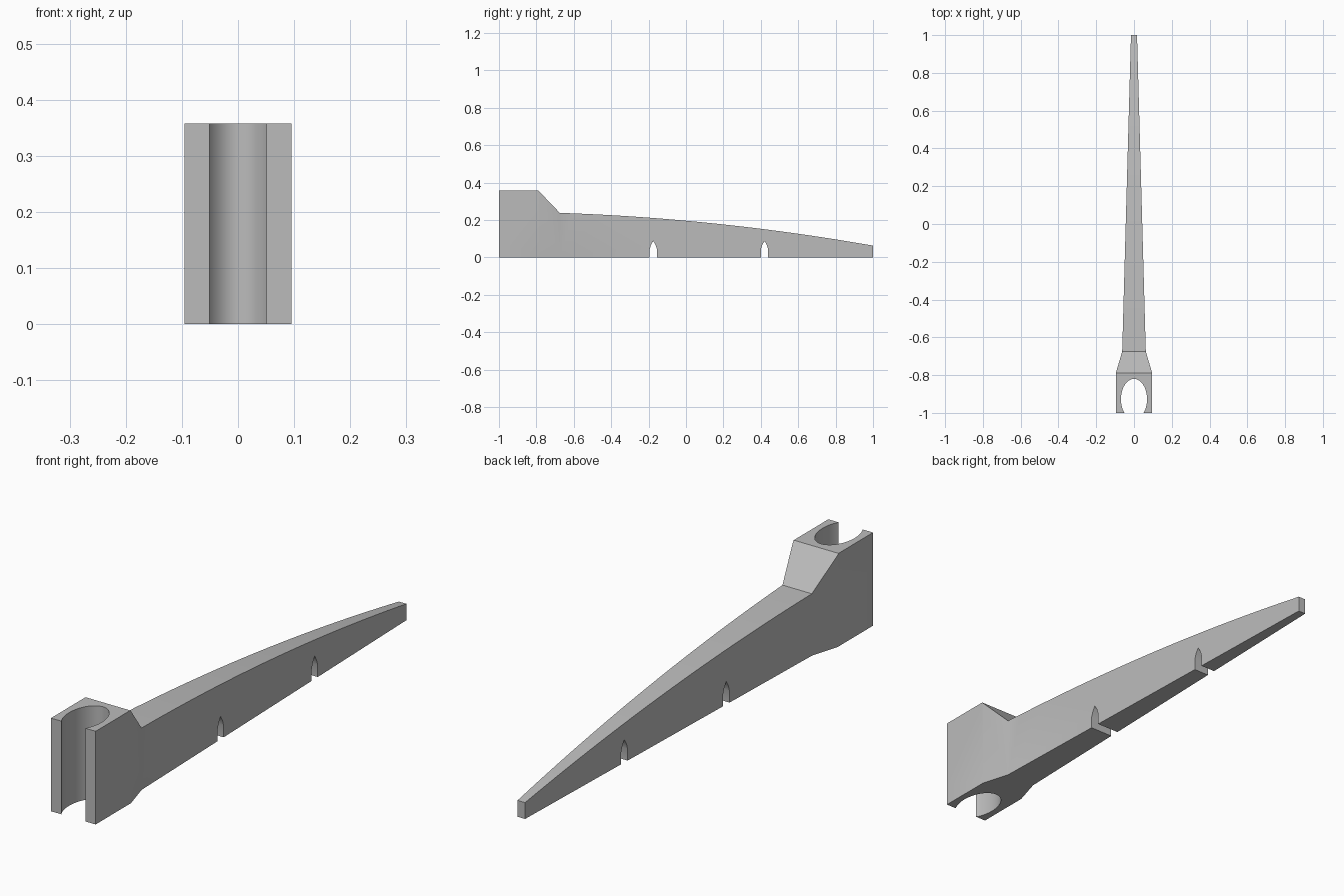
import bpy, bmesh, math
from mathutils import Vector

cube = bpy.data.objects.get("Cube")
if cube:
    bpy.data.objects.remove(cube, do_unlink=True)

grey = bpy.data.materials.new("plain grey")
grey.use_nodes = True
colour = (0.5, 0.5, 0.5, 1)
grey.diffuse_color = colour
grey.node_tree.nodes["Principled BSDF"].inputs["Base Color"].default_value = colour


def prism(name, outline, place, offset):
    """Extrude a flat outline; place maps its 2D points into space."""
    bm = bmesh.new()
    face = bm.faces.new([bm.verts.new(place(a, b)) for a, b in outline])
    out = bmesh.ops.extrude_face_region(bm, geom=[face])
    moved = [g for g in out["geom"] if isinstance(g, bmesh.types.BMVert)]
    bmesh.ops.translate(bm, verts=moved, vec=Vector(offset))
    bmesh.ops.recalc_face_normals(bm, faces=bm.faces)
    mesh = bpy.data.meshes.new(name)
    bm.to_mesh(mesh)
    bm.free()
    mesh.materials.append(grey)
    obj = bpy.data.objects.new(name, mesh)
    bpy.context.collection.objects.link(obj)
    return obj


def combine(target, tool, operation):
    mod = target.modifiers.new(operation.lower(), 'BOOLEAN')
    mod.object, mod.operation, mod.solver = tool, operation, 'EXACT'
    bpy.context.view_layer.objects.active = target
    bpy.ops.object.modifier_apply(modifier=mod.name)
    bpy.data.objects.remove(tool, do_unlink=True)


# Side profile: pointed notches underneath, gently curved top, tall clamp end
root, tip, steps = -0.675, 1.0, 24
profile = [(-1, 0)]
arch = [(0.019, 0), (0.019, 0.045), (0.012, 0.067)]
for centre in (-0.175, 0.42):
    profile += [(centre - w, z) for w, z in arch] + [(centre, 0.088)]
    profile += [(centre + w, z) for w, z in reversed(arch)]
profile.append((tip, 0))
for i in range(steps + 1):
    t = (tip - root) * (1 - i / steps)
    profile.append((root + t, 0.238 - 0.0337 * t - 0.0423 * t * t))
profile += [(-0.79, 0.358), (-1, 0.358)]
arm = prism("support_arm", profile, lambda y, z: (-0.2, y, z), (0.4, 0, 0))

# Plan outline: wide clamp narrowing into a tapered arm
half = [(0.095, -1.0), (0.095, -0.785), (0.0625, root), (0.016, tip)]
plan = half + [(-x, y) for x, y in reversed(half)]
combine(arm, prism("plan_shape", plan, lambda x, y: (x, y, -0.1), (0, 0, 0.6)), 'INTERSECT')

# Oval socket, open at the front
angles = [math.tau * i / 64 for i in range(64)]
oval = [(0.069 * math.cos(a), -0.9275 + 0.1075 * math.sin(a)) for a in angles]
combine(arm, prism("socket_cutter", oval, lambda x, y: (x, y, -0.1), (0, 0, 0.6)), 'DIFFERENCE')

bpy.ops.object.select_all(action='DESELECT')
arm.select_set(True)
bpy.context.view_layer.objects.active = arm
bpy.ops.object.shade_smooth_by_angle(angle=math.radians(30))
